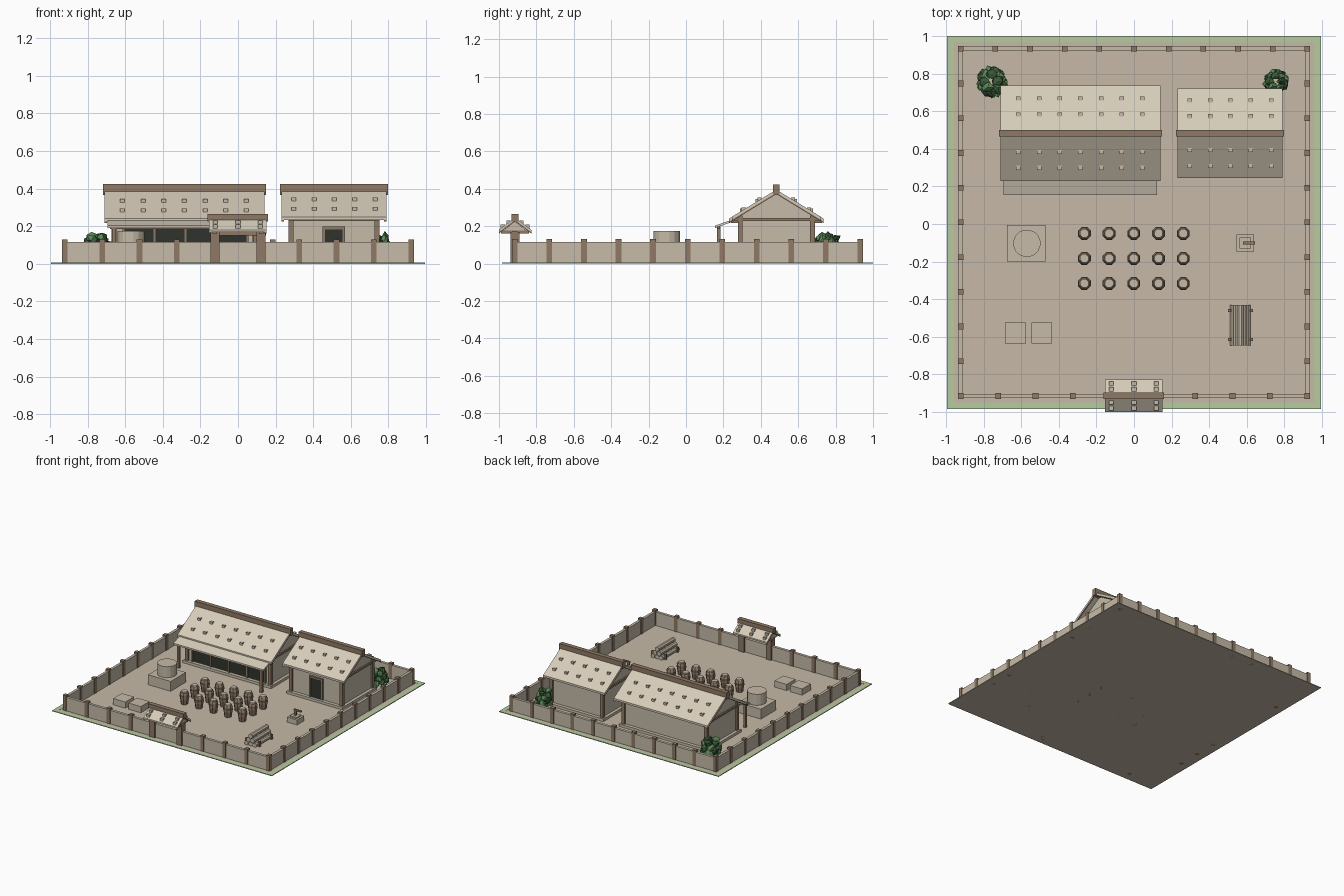
import bpy, bmesh, math, random
from mathutils import Matrix, Vector

cube = bpy.data.objects.get("Cube")
if cube:
    bpy.data.objects.remove(cube, do_unlink=True)
random.seed(4)


def material(name, hex_code):
    def linear(i):
        c = int(hex_code[i:i + 2], 16) / 255
        return c / 12.92 if c < 0.04 else ((c + 0.055) / 1.055) ** 2.4
    m = bpy.data.materials.new(name)
    color = (linear(0), linear(2), linear(4), 1)
    m.use_nodes = True
    m.diffuse_color = color
    m.node_tree.nodes["Principled BSDF"].inputs["Base Color"].default_value = color
    return m


EARTH = material("packed earth", "c6b9a7")
GRASS = material("pale grass", "b7ca9f")
PLASTER = material("plaster", "c6bba8")
SHINGLE = material("pale shingle", "d6ccb9")
WOOD = material("brown wood", "8f7a66")
DARK = material("dark opening", "30332c")
LEAF = material("leaf green", "5c8a58")
SHADE = material("deep leaf green", "3c5c39")


def finish(name, bm, *mats):
    bmesh.ops.recalc_face_normals(bm, faces=bm.faces)
    mesh = bpy.data.meshes.new(name)
    bm.to_mesh(mesh)
    bm.free()
    for m in mats:
        mesh.materials.append(m)
    obj = bpy.data.objects.new(name, mesh)
    bpy.context.collection.objects.link(obj)
    return obj


def boxes(name, mat, items):
    """Each item is (x0, x1, y0, y1, z0, z1)."""
    bm = bmesh.new()
    for x0, x1, y0, y1, z0, z1 in items:
        place = Matrix.Translation(((x0 + x1) / 2, (y0 + y1) / 2, (z0 + z1) / 2))
        size = Matrix.Diagonal((x1 - x0, y1 - y0, z1 - z0, 1))
        bmesh.ops.create_cube(bm, size=1, matrix=place @ size)
    return finish(name, bm, mat)


def post(x, y, r, z0, z1):
    return (x - r, x + r, y - r, y + r, z0, z1)


def prism(name, mat, profile, spans):
    """Extrude a (y, z) profile along x over each span."""
    bm = bmesh.new()
    for x0, x1 in spans:
        face = bm.faces.new([bm.verts.new((x0, y, z)) for y, z in profile])
        ext = bmesh.ops.extrude_face_region(bm, geom=[face])["geom"]
        bmesh.ops.translate(bm, vec=(x1 - x0, 0, 0),
                            verts=[v for v in ext if isinstance(v, bmesh.types.BMVert)])
    return finish(name, bm, mat)


def cylinder(bm, sides, r0, r1, z0, z1, place, index=0):
    made = bmesh.ops.create_cone(bm, cap_ends=True, segments=sides, radius1=r0, radius2=r1,
                                 depth=z1 - z0,
                                 matrix=place @ Matrix.Translation((0, 0, (z0 + z1) / 2))
                                 @ Matrix.Rotation(math.pi / sides, 4, 'Z'))
    for f in {f for v in made["verts"] for f in v.link_faces}:
        f.material_index = index


def gable_roof(prefix, x0, x1, yc, half, eave, top, thick, stone_x, stone_d, cap):
    """Chevron roof with ridge beam, barge boards and weight stones."""
    def chevron(drop, t):
        return [(yc - half, eave - drop), (yc, top - drop), (yc + half, eave - drop),
                (yc + half, eave - drop - t), (yc, top - drop - t), (yc - half, eave - drop - t)]
    prism(prefix + "_roof", SHINGLE, chevron(0, thick), [(x0, x1)])
    prism(prefix + "_barge_boards", WOOD, chevron(thick, 0.008),
          [(x0, x0 + 0.012), (x1 - 0.012, x1)])
    boxes(prefix + "_ridge", WOOD,
          [(x0 - 0.008, x1 + 0.008, yc - 0.018, yc + 0.018, top - cap, top + cap)])
    stones = []
    for d in stone_d:
        z = top - (top - eave) * d / half
        for x in stone_x:
            for s in (-1, 1):
                stones.append((x - .012, x + .012, yc + s * d - .011, yc + s * d + .011,
                               z - 0.012, z + 0.012))
    boxes(prefix + "_roof_stones", PLASTER, stones)


# Ground with grass border
YC, H = 0.0075, 0.992
boxes("ground", EARTH, [(-0.995, 0.995, YC - H, YC + H, 0, 0.004)])
IN = 0.957
boxes("grass_border", GRASS, [
    (-0.995, 0.995, YC + IN, YC + H, 0.001, 0.006), (-0.995, 0.995, YC - H, YC - IN, 0.001, 0.006),
    (-0.995, -IN, YC - IN, YC + IN, 0.001, 0.006), (IN, 0.995, YC - IN, YC + IN, 0.001, 0.006)])

# Courtyard wall and posts
W, WY, T = 0.922, 0.01, 0.011
F, B = WY - W - 0.003, WY + W
boxes("courtyard_wall", PLASTER, [
    (-W, W, B - T, B + T, 0, 0.115), (-W, W, F - T, F + T, 0, 0.115),
    (-W - T, -W + T, F, B, 0, 0.115), (W - T, W + T, F, B, 0, 0.115)])
spots = set()
for i in range(11):
    t = i / 10
    spots.add((-W + 2 * W * t, B))
    spots.update((s * W, F + (B - F) * t) for s in (-1, 1))
for i in range(1, 4):
    spots.update((s * (W - 0.199 * i), F) for s in (-1, 1))
boxes("wall_posts", WOOD, [post(x, y, 0.015, 0, 0.13) for x, y in sorted(spots)])

# Gate
boxes("gate_posts", WOOD, [post(s * 0.123, F, 0.024, 0, 0.17) for s in (-1, 1)])
boxes("gate_beams", WOOD, [(-0.15, 0.15, F - 0.015, F + 0.015, 0.15, 0.172)]
      + [(s * 0.123 - 0.012, s * 0.123 + 0.012, F - 0.075, F + 0.075, 0.162, 0.178) for s in (-1, 1)])
prism("gate_gables", PLASTER, [(F - 0.07, 0.17), (F + 0.07, 0.17), (F, 0.225)],
      [(-0.135, -0.12), (0.12, 0.135)])
gable_roof("gate", -0.155, 0.152, F + 0.001, 0.087, 0.18, 0.245, 0.012,
           (-0.122, 0, 0.118), (0.035, 0.066), 0.02)

# Houses
RY = 0.483
for prefix, x0, x1, half, eave, stone_x, stone_d in (
        ("main_house", -0.71, 0.14, 0.253, 0.24, [-0.615 + 0.11 * i for i in range(7)], (0.1, 0.184)),
        ("side_house", 0.232, 0.79, 0.238, 0.25, [0.297 + 0.108 * i for i in range(5)], (0.09, 0.174))):
    a, b, wall = x0 + 0.05, x1 - 0.05, 0.193
    rise = (0.395 - eave) / half
    gable_roof(prefix, x0, x1, RY, half, eave, 0.395, 0.016, stone_x, stone_d, 0.028)
    shoulder = 0.375 - rise * wall
    prism(prefix + "_walls", PLASTER, [(RY - wall, 0), (RY + wall, 0), (RY + wall, shoulder),
                                       (RY, 0.375), (RY - wall, shoulder)], [(a, b)])
    boxes(prefix + "_plinth", PLASTER, [(a - 0.025, b + 0.025, RY - 0.22, RY + 0.22, 0, 0.025)])
    boxes(prefix + "_corner_posts", WOOD,
          [post(x, RY + s * wall, 0.013, 0.02, shoulder) for x in (a, b) for s in (-1, 1)])
    boxes(prefix + "_tie_beams", WOOD,
          [(x - 0.012, x + 0.012, RY - half + 0.01, RY + half - 0.01, eave - 0.022, eave - 0.006)
           for x in (a, b)]
          + [(a, b, RY + s * wall - 0.012, RY + s * wall + 0.012, eave - 0.022, eave - 0.004)
             for s in (-1, 1)])

# Doorways, frames and mullions
FRONT = RY - 0.193
boxes("main_house_opening", DARK, [(-0.61, 0.05, FRONT - 0.006, FRONT + 0.001, 0.03, 0.188)])
boxes("main_house_mullions", WOOD,
      [(x - 0.005, x + 0.005, FRONT - 0.012, FRONT, 0.025, 0.19) for x in (-0.61, -0.445, -0.28, -0.115, 0.05)]
      + [(-0.615, 0.055, FRONT - 0.012, FRONT, 0.186, 0.198)])
boxes("side_house_door", DARK, [(0.462, 0.558, FRONT - 0.006, FRONT + 0.001, 0.025, 0.185)])
boxes("side_house_door_frame", WOOD, [
    (0.45, 0.464, FRONT - 0.012, FRONT, 0.025, 0.195), (0.556, 0.57, FRONT - 0.012, FRONT, 0.025, 0.195),
    (0.45, 0.57, FRONT - 0.012, FRONT, 0.183, 0.197)])

# Porch
prism("porch_roof", SHINGLE, [(0.155, 0.203), (0.29, 0.25), (0.29, 0.238), (0.155, 0.19)],
      [(-0.695, 0.122)])
boxes("porch_posts", WOOD, [post(x, 0.175, 0.01, 0, 0.198) for x in (-0.66, 0.09)])
boxes("porch_beam", WOOD, [(-0.68, 0.11, 0.168, 0.182, 0.185, 0.197)])

# Round mill on its base
boxes("mill_base", PLASTER, [(-0.675, -0.47, -0.2, -0.005, 0, 0.085)])
bm = bmesh.new()
cylinder(bm, 16, 0.073, 0.073, 0.085, 0.175, Matrix.Translation((-0.57, -0.103, 0)))
finish("mill_drum", bm, PLASTER)

# Storage crates
boxes("crates", PLASTER, [(x, x + 0.11, -0.637, -0.525, 0, 0.055) for x in (-0.685, -0.545)])

# Barrels
bm = bmesh.new()
for i in range(5):
    for j in range(3):
        at = Matrix.Translation((-0.264 + 0.1315 * i, -0.05 - 0.133 * j, 0))
        cylinder(bm, 8, 0.026, 0.034, 0, 0.05, at)
        cylinder(bm, 8, 0.034, 0.031, 0.05, 0.085, at)
        cylinder(bm, 8, 0.037, 0.037, 0.06, 0.072, at)
        cylinder(bm, 8, 0.037, 0.03, 0.085, 0.1, at)
        cylinder(bm, 8, 0.026, 0.024, 0.1, 0.108, at, 1)
finish("barrels", bm, WOOD, PLASTER)

# Small well with crank
boxes("well_box", PLASTER, [post(0.592, -0.101, 0.046, 0, 0.045), post(0.592, -0.101, 0.03, 0.045, 0.055)])
boxes("well_crank", WOOD, [post(0.592, -0.101, 0.008, 0.05, 0.1),
                           (0.58, 0.645, -0.108, -0.094, 0.092, 0.104)])

# Log pile with stakes
bm = bmesh.new()
R = 0.0185
for row in range(3):
    for k in range(3 - row):
        at = Matrix.Translation((0.565 + (2 * k - 2 + row) * R, -0.538, R + row * R * 1.73))
        cylinder(bm, 8, R, R, -0.108, 0.108, at @ Matrix.Rotation(math.pi / 2, 4, 'X'))
finish("log_pile", bm, PLASTER)
boxes("log_stakes", WOOD, [post(x, y, 0.008, 0, 0.045) for x in (0.508, 0.624) for y in (-0.46, -0.615)])

# Bushes made of ragged leaf clumps
for name, x, y, size in (("left_bush", -0.755, 0.755, 0.085), ("right_bush", 0.755, 0.755, 0.068)):
    bm = bmesh.new()
    for k in range(22):
        turn, up = k * 2.4, (k + 0.5) / 22
        out = size * 0.68 * math.sqrt(1 - (up * 1.1 - 0.25) ** 2)
        at = Vector((x + out * math.cos(turn), y + out * math.sin(turn), 0.03 + up * 0.115))
        made = bmesh.ops.create_icosphere(bm, subdivisions=1, radius=size * 0.36,
                                          matrix=Matrix.Translation(at))
        for v in made["verts"]:
            v.co = at + (v.co - at) * random.uniform(0.65, 1.3)
        for f in {f for v in made["verts"] for f in v.link_faces}:
            f.material_index = k % 2
    finish(name, bm, LEAF, SHADE)
